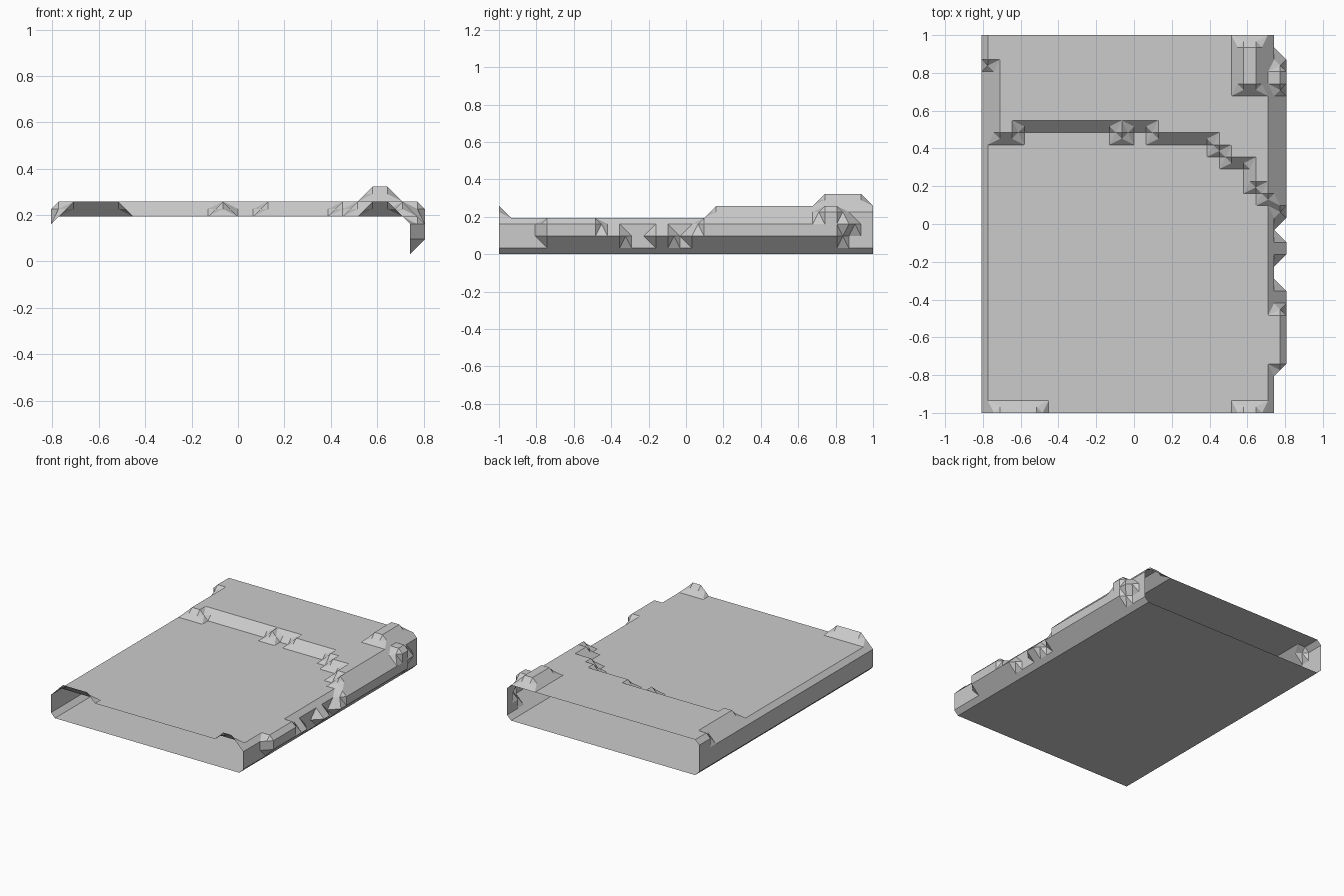
import bpy, bmesh
from itertools import product

old = bpy.data.objects.get("Cube")
if old:
    bpy.data.objects.remove(old, do_unlink=True)

STEP = 2 / 31          # lattice spacing
NX, NY, NZ = 25, 32, 5
filled = set()


def fill(xs, ys, zs):
    """Fill an inclusive box of lattice points."""
    spans = [range(a, b + 1) for a, b in (xs, ys, zs)]
    filled.update(product(*spans))


# Main slab, running through both open ends
fill((0, 23), (0, 31), (0, 2))

# Upper terrace with its wandering front edge
edge = [23] * 2 + [24] * 8 + [23] + [24] * 2 + [23] * 5 + [22, 21, 21, 19, 18]
for column, first in enumerate(edge, start=1):
    fill((column, column), (first, 31), (3, 3))
fill((0, 0), (29, 31), (3, 3))

# Raised lumps: back corner and front rim
fill((21, 22), (27, 30), (4, 4))
fill((1, 4), (0, 0), (3, 3))
fill((21, 22), (0, 0), (3, 3))

# Overhanging ledge on the +x wall: (layer, first row, last row)
for layer, first, last in [(1, 4, 10), (1, 13, 14), (1, 16, 28),
                           (2, 4, 8), (2, 17, 29), (3, 27, 28)]:
    fill((24, 24), (first, last), (layer, layer))


def cell_sides():
    """Corner offsets of the six cell sides, counter-clockwise from outside."""
    for axis, side in product(range(3), (0, 1)):
        ring = []
        for u, v in ((0, 0), (1, 0), (1, 1), (0, 1)):
            corner = [0, 0, 0]
            corner[axis] = side
            corner[(axis + 1) % 3], corner[(axis + 2) % 3] = u, v
            ring.append(tuple(corner))
        yield ring if side else ring[::-1]


SIDES = list(cell_sides())


def cell_links(cell):
    """Link edge midpoints around the filled corners of one cell."""
    links = {}
    for side in SIDES:
        ring = [tuple(c + o for c, o in zip(cell, off)) for off in side]
        state = [p in filled for p in ring]
        mids = [tuple(a + b for a, b in zip(ring[n], ring[(n + 1) % 4]))
                for n in range(4)]
        for n in range(4):
            if not state[n] and state[(n + 1) % 4]:
                m = (n + 1) % 4
                while state[(m + 1) % 4]:
                    m = (m + 1) % 4
                links[mids[n]] = mids[m]
    return links


# Chamfered skin over the filled lattice
bm = bmesh.new()
verts = {}


def vert(key):
    if key not in verts:
        x, y, z = (c / 2 for c in key)
        verts[key] = bm.verts.new((STEP * (x - (NX - 1) / 2),
                                   STEP * (y - (NY - 1) / 2),
                                   STEP * (z + 0.5)))
    return verts[key]


for cell in product(range(-1, NX), range(NY - 1), range(-1, NZ)):
    links = cell_links(cell)
    while links:
        start, here = links.popitem()
        loop = [start]
        while here != start:
            loop.append(here)
            here = links.pop(here)
        bm.faces.new([vert(key) for key in loop])

# Merge the flat areas into clean facets
bmesh.ops.triangulate(bm, faces=bm.faces[:])
bmesh.ops.dissolve_limit(bm, angle_limit=0.01, use_dissolve_boundaries=True,
                         verts=bm.verts[:], edges=bm.edges[:])
mesh = bpy.data.meshes.new("stone_slab")
bm.to_mesh(mesh)
bm.free()

slab = bpy.data.objects.new("stone_slab", mesh)
bpy.context.collection.objects.link(slab)

grey = bpy.data.materials.new("stone_grey")
grey.use_nodes = True
colour = (0.6, 0.6, 0.6, 1)
grey.diffuse_color = colour
grey.node_tree.nodes["Principled BSDF"].inputs["Base Color"].default_value = colour
mesh.materials.append(grey)
